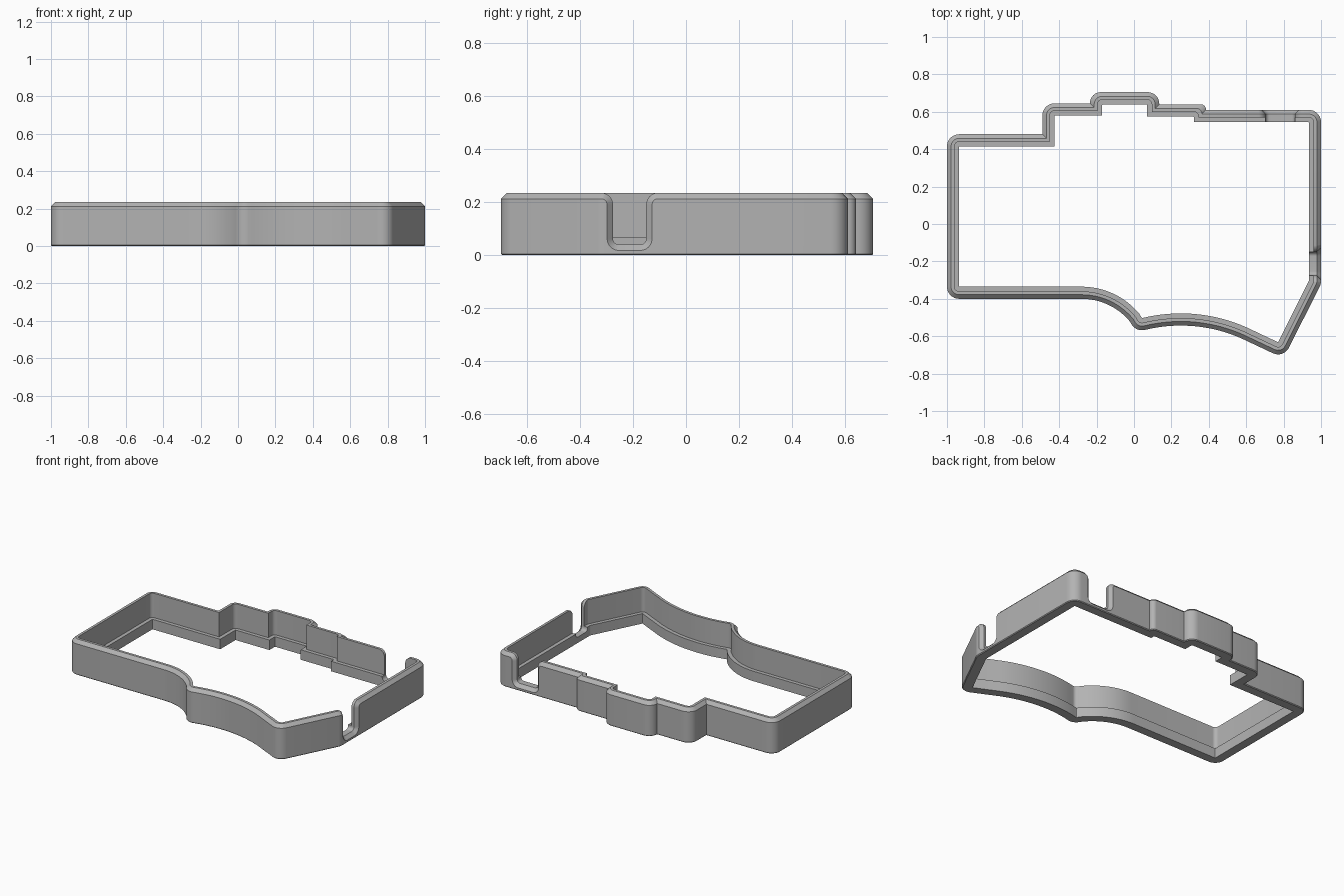
import bpy, bmesh, math
from mathutils import Vector, Matrix

cube = bpy.data.objects.get("Cube")
if cube:
    bpy.data.objects.remove(cube, do_unlink=True)

grey = bpy.data.materials.new("mid_grey")
grey.use_nodes = True
COLOR = (0.45, 0.45, 0.45, 1)
grey.diffuse_color = COLOR
grey.node_tree.nodes["Principled BSDF"].inputs["Base Color"].default_value = COLOR

ARC_STEPS = 8


def inset_outline(corners, d):
    """Inset a counter-clockwise outline by d and round the corners that have a radius."""
    n = len(corners)
    pts = [Vector(c[:2]) for c in corners]
    radii = [c[2] for c in corners]
    dirs = [(pts[(i + 1) % n] - pts[i]).normalized() for i in range(n)]
    normals = [Vector((-v.y, v.x)) for v in dirs]
    moved = [p + (normals[i - 1] + normals[i]) * d / (1 + normals[i - 1].dot(normals[i]))
             for i, p in enumerate(pts)]
    out = []
    for i, p in enumerate(moved):
        if not radii[i]:
            out.append(p)
            continue
        a, b = dirs[i - 1], dirs[i]
        turn = math.atan2(a.x * b.y - a.y * b.x, a.dot(b))
        side = math.copysign(1, turn)
        half = math.tan(abs(turn) / 2)
        reach = max(radii[i] - side * d, 0.004) * half
        for j in (i - 1, (i + 1) % n):
            share = 0.49 if radii[j] else 0.95
            reach = min(reach, share * (moved[j] - p).length)
        start = p - a * reach
        center = start + normals[i - 1] * side * reach / half
        for k in range(ARC_STEPS + 1):
            out.append(center + Matrix.Rotation(turn * k / ARC_STEPS, 2) @ (start - center))
    return out


def loft(name, rings, closed):
    """Join rings of 3D points; closed joins last to first, otherwise the ends are capped."""
    bm = bmesh.new()
    loops = [[bm.verts.new(p) for p in ring] for ring in rings]
    pairs = list(zip(loops, loops[1:]))
    if closed:
        pairs.append((loops[-1], loops[0]))
    else:
        bm.faces.new(loops[0])
        bm.faces.new(loops[-1])
    for lo, hi in pairs:
        for i in range(len(lo)):
            j = (i + 1) % len(lo)
            bm.faces.new((lo[i], lo[j], hi[j], hi[i]))
    bmesh.ops.recalc_face_normals(bm, faces=bm.faces)
    mesh = bpy.data.meshes.new(name)
    bm.to_mesh(mesh)
    bm.free()
    obj = bpy.data.objects.new(name, mesh)
    bpy.context.collection.objects.link(obj)
    return obj


def crest(cx, top, radius, first, last, steps):
    """Points along a hump, angles measured from its highest point."""
    result = []
    for k in range(steps + 1):
        a = math.radians(first + (last - first) * k / steps)
        result.append((cx + radius * math.sin(a), top - radius * (1 - math.cos(a)), None))
    return result


# Plan outline: wavy front, angled corner, stepped back
R = 0.065
outline = [(-1, -0.40, R)]
outline += crest(-0.28, -0.40, 0.335, 0, 50, 12)
outline += [(0.012, -0.577, R)]
outline += crest(0.25, -0.543, 0.80, -12, 24, 16)
outline += [
    (0.80, -0.718, R), (1, -0.32, R), (1, 0.61, R),
    (0.385, 0.61, None), (0.385, 0.64, R),
    (0.135, 0.64, None), (0.135, 0.705, R),
    (-0.235, 0.705, R), (-0.235, 0.645, None),
    (-0.49, 0.645, R), (-0.49, 0.48, None), (-1, 0.48, R),
]

# Wall section as (inset, height): chamfered rim outside, low ledge inside
section = [(0.005, 0), (0, 0.005), (0, 0.212), (0.022, 0.234),
           (0.04, 0.234), (0.04, 0.068), (0.065, 0.068), (0.065, 0)]
frame = loft("frame_wall",
             [[(p.x, p.y, z) for p in inset_outline(outline, d)] for d, z in section], True)
frame.data.materials.append(grey)


def notch_cutter(name, half_width, place):
    """U-shaped slot that flares outward to leave a chamfered edge."""
    w, far, rim = half_width, half_width + 0.09, 0.235
    shape = [(-far, rim, None), (-w, rim, 0.045), (-w, 0.04, 0.022), (w, 0.04, 0.022),
             (w, rim, 0.045), (far, rim, None), (far, 0.4, None), (-far, 0.4, None)]
    depths = [(-0.1, 0), (-0.022, 0), (0.02, -0.042)]
    rings = [[place(p.x, p.y, depth) for p in inset_outline(shape, d)] for depth, d in depths]
    cutter = loft(name, rings, False)
    cutter.hide_render = True
    return cutter


# Cable notches in the side and back walls
cutters = [
    notch_cutter("side_notch_cutter", 0.0625, lambda u, z, n: (1 + n, u - 0.2125, z)),
    notch_cutter("back_notch_cutter", 0.078, lambda u, z, n: (u + 0.782, 0.61 + n, z)),
]
bpy.ops.object.select_all(action="DESELECT")
bpy.context.view_layer.objects.active = frame
frame.select_set(True)
for cutter in cutters:
    mod = frame.modifiers.new(cutter.name, "BOOLEAN")
    mod.operation = "DIFFERENCE"
    mod.solver = "EXACT"
    mod.object = cutter
    bpy.ops.object.modifier_apply(modifier=mod.name)
    bpy.data.objects.remove(cutter, do_unlink=True)

bpy.ops.object.shade_smooth_by_angle(angle=math.radians(30))
